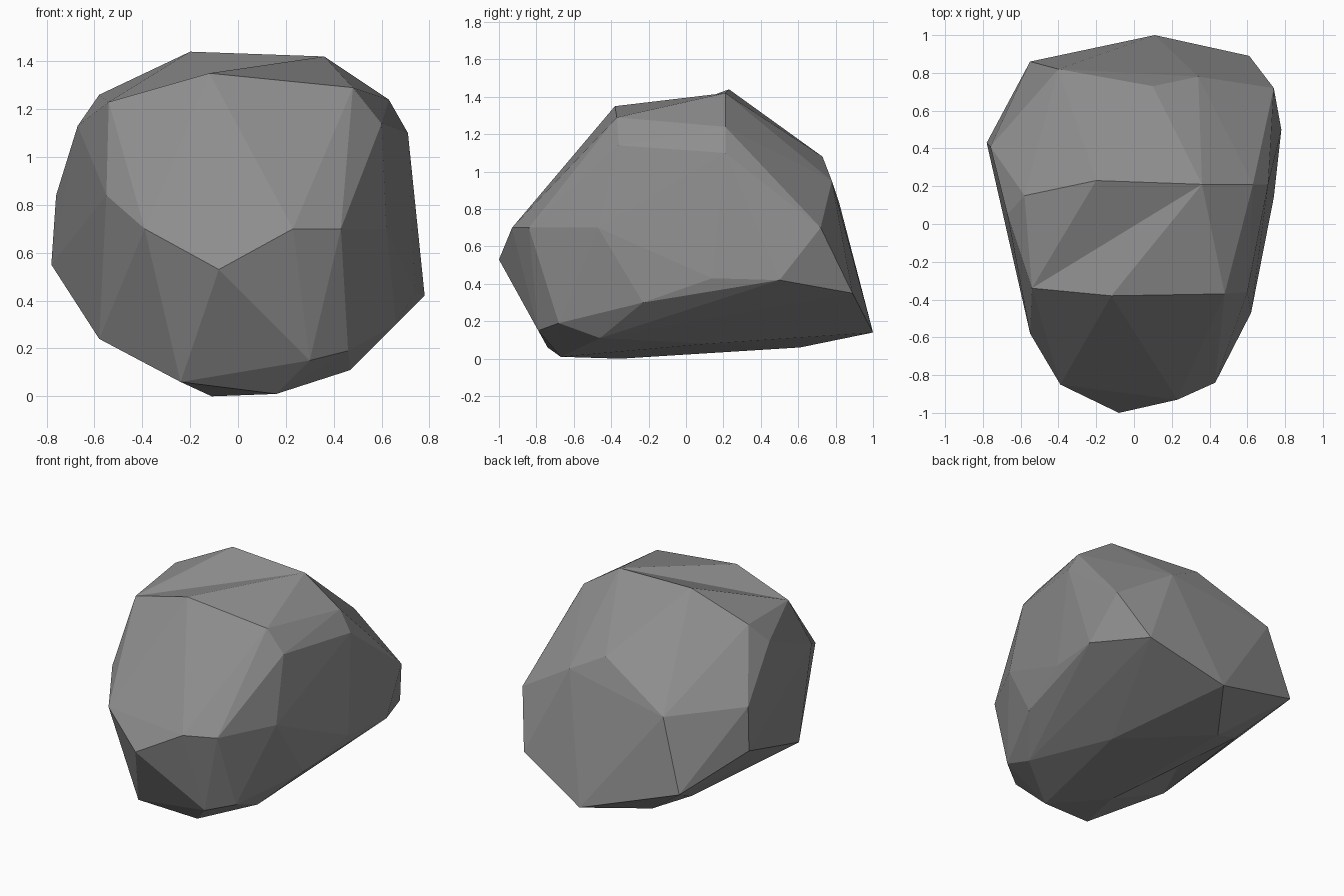
import bpy
import bmesh
from mathutils import Vector
from mathutils.bvhtree import BVHTree

if "Cube" in bpy.data.objects:
    bpy.data.objects.remove(bpy.data.objects["Cube"], do_unlink=True)

# Crown corners that frame the shallow valley across the top
crown_right = Vector((-.54, -.34, 1.23))
crown_front = Vector((-.12, -.38, 1.35))
crown_back = Vector((-.2, .23, 1.44))
crown_left = Vector((.36, .21, 1.42))

# Chipped corners of the boulder, grouped by region
corners = {
    "crown": [crown_right, crown_front, crown_back, crown_left,
              (.48, -.37, 1.29), (.63, .21, 1.24), (.6, -.36, 1.14),
              (.71, .21, 1.1), (-.58, .15, 1.26)],
    "brow": [(-.08, -1, .53), (.23, -.93, .7), (.43, -.84, .7),
             (-.39, -.85, .7), (-.55, -.58, .84), (.07, -.49, 1.19)],
    "plus_x_flank": [(.62, -.47, .7), (.3, -.79, .15), (.46, -.68, .19),
                     (.47, -.46, .11), (.66, -.23, .3), (.74, .14, .43),
                     (.78, .5, .42), (.74, .72, .7)],
    "back": [(.61, .89, .35), (.11, 1, .14), (.1, .73, 1.08),
             (.34, .78, .95), (-.4, .82, .83), (-.55, .86, .35)],
    "minus_x_flank": [(-.76, .41, .84), (-.78, .43, .55),
                      (-.67, .05, 1.13), (-.58, -.4, .24)],
    "base": [(.16, -.67, .01), (-.11, -.35, 0), (-.24, -.74, .06),
             (-.17, .61, .06), (-.4, .51, .17), (-.41, -.07, .21),
             (.28, .12, .08), (.05, .06, .05)],
}


def find_edge(bm, start, end):
    """Return the edge joining two known corners, if there is one."""
    for edge in bm.edges:
        a, b = (v.co for v in edge.verts)
        if min((a - start).length + (b - end).length,
               (a - end).length + (b - start).length) < .001:
            return edge
    return None


def press_dent(bm, point):
    """Sink the nearest facet to a corner lying inside the hull."""
    bm.faces.ensure_lookup_table()
    bm.normal_update()
    tree = BVHTree.FromBMesh(bm)
    _, _, index, depth = tree.find_nearest(point)
    if depth > .015:
        poked = bmesh.ops.poke(bm, faces=[bm.faces[index]])
        poked["verts"][0].co = point


def build_boulder():
    bm = bmesh.new()
    for group in corners.values():
        for corner in group:
            bm.verts.new(corner)

    # Wrap the corners, keeping the ones left inside as dents
    hull = bmesh.ops.convex_hull(bm, input=bm.verts[:])
    inside = [g for g in hull["geom_interior"] if isinstance(g, bmesh.types.BMVert)]
    dents = [v.co.copy() for v in inside]
    bmesh.ops.delete(bm, geom=inside, context="VERTS")

    # Turn the crown ridge into a shallow valley
    ridge = find_edge(bm, crown_front, crown_back)
    if ridge and not find_edge(bm, crown_right, crown_left):
        tips = {v for f in ridge.link_faces for v in f.verts} - set(ridge.verts)
        wanted = (crown_right, crown_left)
        if all(min((v.co - w).length for w in wanted) < .001 for v in tips):
            bmesh.ops.rotate_edges(bm, edges=[ridge], use_ccw=False)

    for dent in dents:
        press_dent(bm, dent)
    bmesh.ops.recalc_face_normals(bm, faces=bm.faces[:])

    mesh = bpy.data.meshes.new("boulder")
    bm.to_mesh(mesh)
    bm.free()
    boulder = bpy.data.objects.new("boulder", mesh)
    bpy.context.collection.objects.link(boulder)
    return boulder


# One plain stone colour
stone = bpy.data.materials.new("stone grey")
stone.use_nodes = True
grey = (.27, .27, .27, 1)
stone.diffuse_color = grey
stone.node_tree.nodes["Principled BSDF"].inputs["Base Color"].default_value = grey

rock = build_boulder()
rock.data.materials.append(stone)
